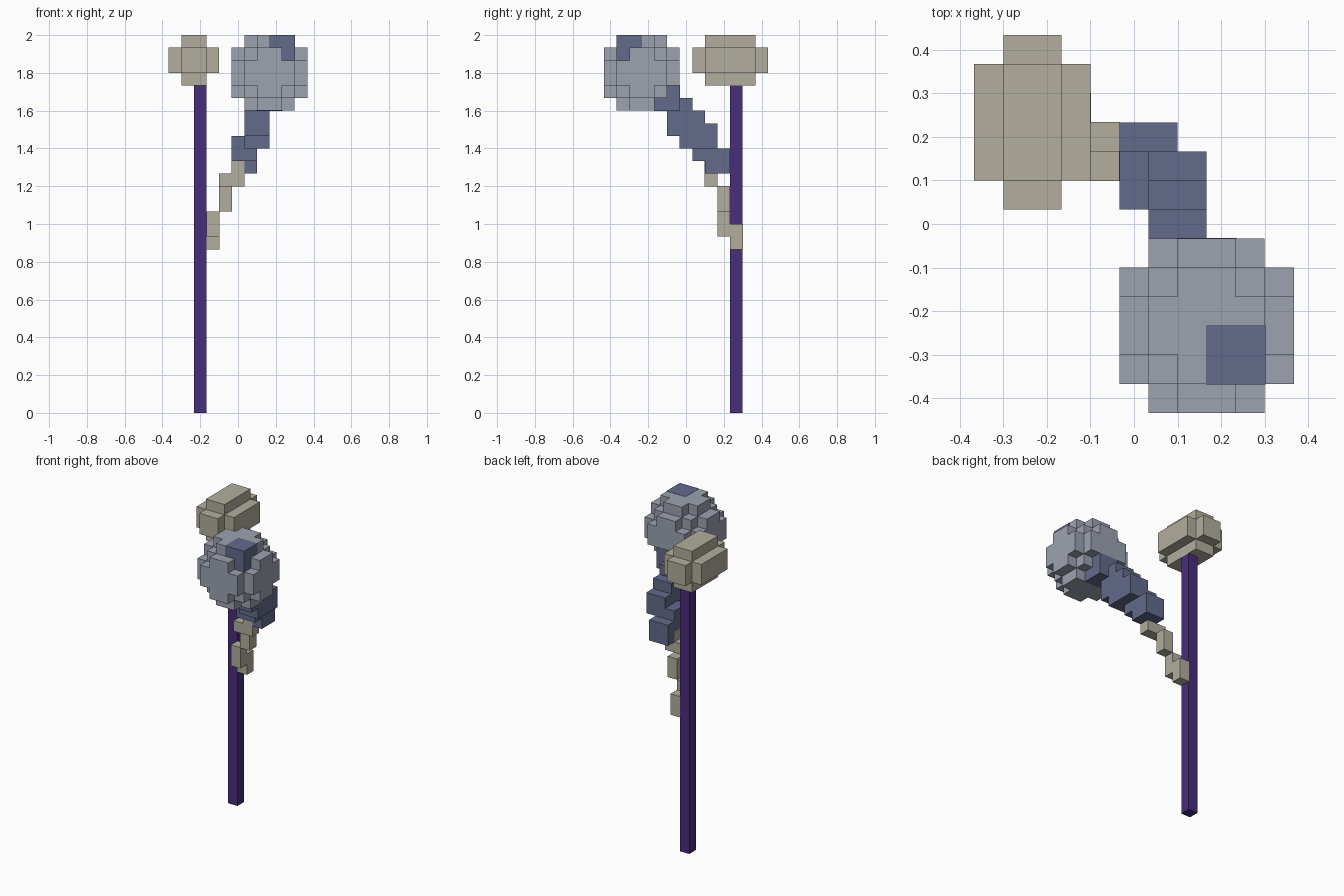
import bpy, bmesh
from mathutils import Matrix

cube = bpy.data.objects.get("Cube")
if cube:
    bpy.data.objects.remove(cube, do_unlink=True)

U = 2 / 30  # size of one block
EPS = 0.0015  # lets inlaid blocks show through flush faces


def material(name, rgb):
    lin = [((c / 255 + 0.055) / 1.055) ** 2.4 for c in rgb] + [1]
    m = bpy.data.materials.new(name)
    m.use_nodes = True
    m.diffuse_color = lin
    bsdf = next(n for n in m.node_tree.nodes if n.type == 'BSDF_PRINCIPLED')
    bsdf.inputs["Base Color"].default_value = lin
    bsdf.inputs["Roughness"].default_value = 0.8
    return m


def add_box(bm, lo, hi, grow=0.0):
    """Box between two grid corners, in block units."""
    size = [(b - a) * U + 2 * grow for a, b in zip(lo, hi)]
    mid = [(a + b) / 2 * U for a, b in zip(lo, hi)]
    mid[0] -= 5.5 * U
    mid[1] -= 6.5 * U
    bmesh.ops.create_cube(bm, size=1, matrix=Matrix.Translation(mid) @ Matrix.Diagonal((*size, 1)))


def finish(name, bm, mat):
    me = bpy.data.meshes.new(name)
    bm.to_mesh(me)
    bm.free()
    me.materials.append(mat)
    ob = bpy.data.objects.new(name, me)
    bpy.context.collection.objects.link(ob)
    return ob


def boxes(name, mat, spans, grow=0.0):
    bm = bmesh.new()
    for lo, hi in spans:
        add_box(bm, lo, hi, grow)
    return finish(name, bm, mat)


def voxel_solid(name, mat, cells):
    """Closed shell around a set of unit blocks, with flat areas merged."""
    bm = bmesh.new()
    for c in cells:
        add_box(bm, c, [v + 1 for v in c])
    bmesh.ops.remove_doubles(bm, verts=bm.verts, dist=1e-4)
    # drop the walls between neighbouring blocks
    seen = {}
    for f in bm.faces:
        key = tuple(round(v / U * 2) for v in f.calc_center_median())
        seen.setdefault(key, []).append(f)
    inner = [f for fs in seen.values() if len(fs) > 1 for f in fs]
    inner += [f for f in bm.faces if any(len(e.link_faces) == 0 for e in f.edges)]
    bmesh.ops.delete(bm, geom=list(set(inner)), context='FACES')
    bmesh.ops.dissolve_limit(bm, angle_limit=0.01, verts=bm.verts, edges=bm.edges)
    return finish(name, bm, mat)


purple = material("purple", (72, 46, 122))
beige = material("warm grey", (178, 174, 158))
pale = material("pale blue grey", (156, 162, 176))
slate = material("slate blue", (99, 107, 139))

# tall pole
boxes("pole", purple, [((2, 10, 0), (3, 11, 26))])

# blocky bud on top of the pole
bud = {(x, y, z) for x in range(4) for y in range(7, 13) for z in range(26, 30)
       if (x in (0, 3)) + (y in (7, 12)) + (z in (26, 29)) <= 1}
voxel_solid("top_bud", beige, bud)

# large round head, six blocks across
head = {(x, y, z) for x in range(5, 11) for y in range(6) for z in range(24, 30)
        if (x - 7.5) ** 2 + (y - 2.5) ** 2 + (z - 26.5) ** 2 < 9}
voxel_solid("round_head", pale, head)

# thin stepped branch leaving the pole: column x, y, bottom, top
branch = [(3, 10, 13, 15), (3, 9, 14, 16), (4, 9, 16, 18), (4, 8, 18, 19), (5, 8, 18, 20)]
boxes("thin_branch", beige, [((x, y, a), (x + 1, y + 1, b)) for x, y, a, b in branch], EPS / 2)

# thick stepped branch of double blocks, up into the head
steps = [(5, 8, 19), (5, 7, 20), (6, 7, 21), (6, 6, 21), (6, 6, 22),
         (6, 5, 22), (6, 5, 23)]
boxes("thick_branch", slate, [(s, [v + 2 for v in s]) for s in steps])

# double blocks set into the head, at its base and crown
for name, s in (("branch_end", (7, 4, 24)), ("crown_block", (8, 1, 28))):
    boxes(name, slate, [(s, [v + 2 for v in s])], EPS)
